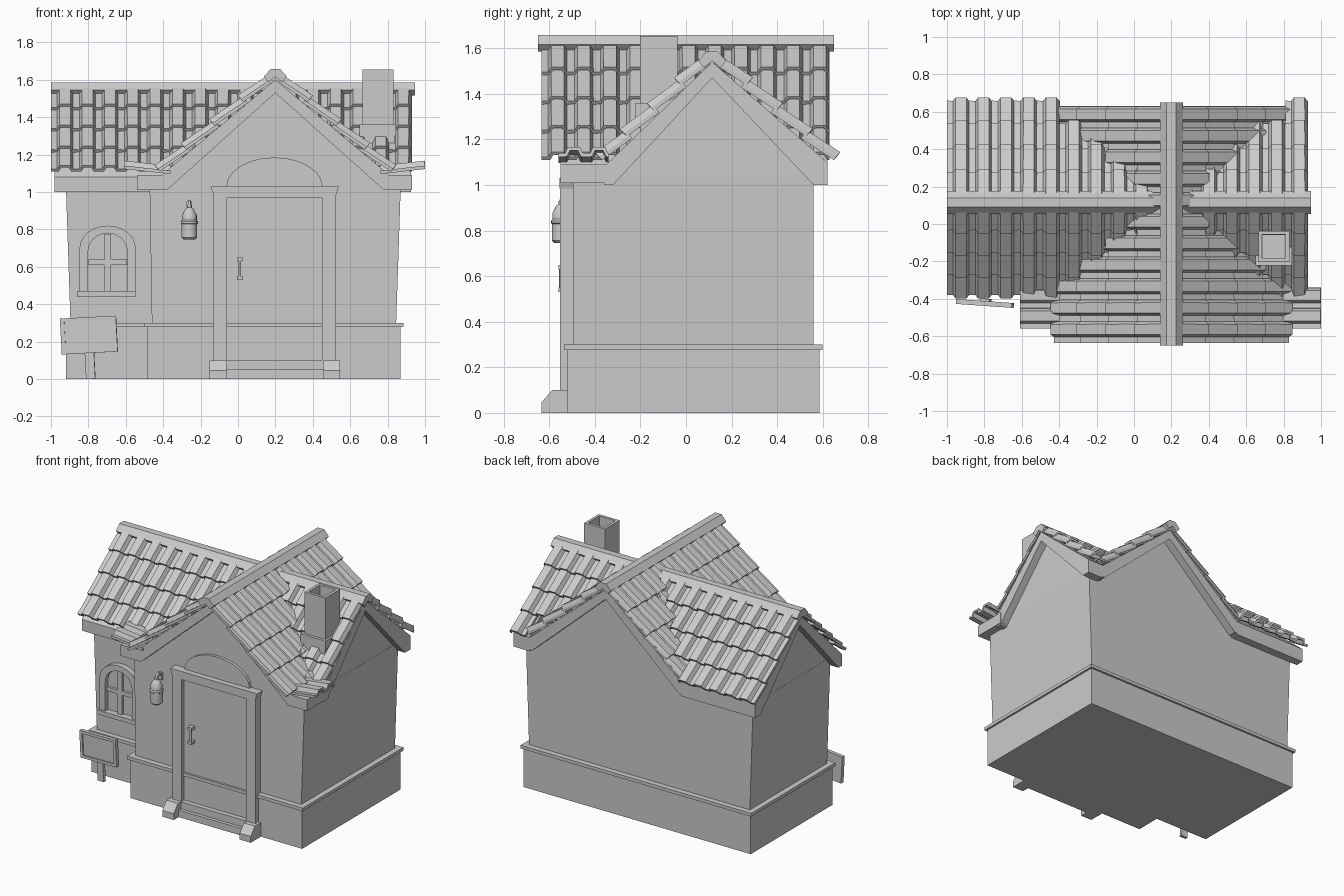
import bpy, bmesh, math
from mathutils import Vector

cube = bpy.data.objects.get("Cube")
if cube:
    bpy.data.objects.remove(cube, do_unlink=True)


def finish(name, bm, normals=True):
    if normals:
        bmesh.ops.recalc_face_normals(bm, faces=bm.faces[:])
    mesh = bpy.data.meshes.new(name)
    bm.to_mesh(mesh)
    bm.free()
    obj = bpy.data.objects.new(name, mesh)
    bpy.context.collection.objects.link(obj)
    return obj


def place(axis, a, u, v):
    """Point at distance a along an axis, with u, v in the other two axes."""
    return {"x": (a, u, v), "y": (u, a, v), "z": (u, v, a)}[axis]


def prism(name, pts, axis, a, b):
    """Extrude an outline along an axis from a to b."""
    bm = bmesh.new()
    ends = [[bm.verts.new(place(axis, d, u, v)) for u, v in pts] for d in (a, b)]
    bm.faces.new(ends[0])
    bm.faces.new(ends[1][::-1])
    n = len(pts)
    for i in range(n):
        j = (i + 1) % n
        bm.faces.new((ends[0][i], ends[0][j], ends[1][j], ends[1][i]))
    return finish(name, bm)


def boxes(name, spans):
    """One object made of boxes given as x0, x1, y0, y1, z0, z1."""
    bm = bmesh.new()
    for x0, x1, y0, y1, z0, z1 in spans:
        new = bmesh.ops.create_cube(bm, size=1)["verts"]
        bmesh.ops.scale(bm, vec=(x1 - x0, y1 - y0, z1 - z0), verts=new)
        bmesh.ops.translate(bm, vec=((x0 + x1) / 2, (y0 + y1) / 2, (z0 + z1) / 2), verts=new)
    return finish(name, bm)


def tiles(name, axis, start, end, cols, top, eave, rows=4, gap=None):
    """Overlapping rows of ribbed tiles; gap leaves a hole in the lowest row."""
    top, eave = Vector(top), Vector(eave)
    down = eave - top
    up = Vector((-down.y, down.x)).normalized()
    if up.y < 0:
        up = -up
    rib = [(0, 0), (0.3, 0), (0.42, 1), (0.82, 1), (0.94, 0), (1, 0)]
    pitch = (end - start) / cols
    bm = bmesh.new()
    for r in range(rows):
        for c in range(cols):
            x = start + c * pitch
            if gap and r == rows - 1 and gap[0] < x + pitch / 2 < gap[1]:
                continue
            prev = None
            for f, h in rib:
                pair = []
                for t, lift in ((r / rows, 0), ((r + 1.08) / rows if r < rows - 1 else 1, 0.022)):
                    p = top + down * t + up * (lift + h * 0.028)
                    pair.append(bm.verts.new(place(axis, x + f * pitch, p.x, p.y)))
                if prev:
                    bm.faces.new((prev[0], pair[0], pair[1], prev[1]))
                prev = pair
    bmesh.ops.remove_doubles(bm, verts=bm.verts[:], dist=0.0005)
    obj = finish(name, bm)
    solid = obj.modifiers.new("thickness", "SOLIDIFY")
    solid.thickness = 0.018
    solid.offset = 0
    return obj


def footprint(d):
    """L-shaped plan of the house, grown by d."""
    l, r, f, b = -0.895 - d, 0.845 + d, -0.495 - d, 0.56 + d
    return [(l, -0.31 - d), (-0.46 - d, -0.31 - d), (-0.46 - d, f), (r, f), (r, b), (l, b)]


def arch(cx, half, z0, spring, rise, n=12):
    pts = [(cx - half, z0)]
    for i in range(n + 1):
        a = math.pi * (1 - i / n)
        pts.append((cx + half * math.cos(a), spring + rise * math.sin(a)))
    return pts + [(cx + half, z0)]


def lathe(name, profile, loc, steps=16):
    bm = bmesh.new()
    vs = [bm.verts.new((r, 0, z)) for r, z in profile]
    es = [bm.edges.new(p) for p in zip(vs, vs[1:])]
    bmesh.ops.spin(bm, geom=vs + es, cent=(0, 0, 0), axis=(0, 0, 1),
                   angle=math.tau, steps=steps, use_duplicate=False)
    bmesh.ops.remove_doubles(bm, verts=bm.verts[:], dist=0.0005)
    obj = finish(name, bm)
    obj.location = loc
    bpy.ops.object.select_all(action="DESELECT")
    obj.select_set(True)
    bpy.context.view_layer.objects.active = obj
    bpy.ops.object.shade_smooth_by_angle(angle=math.radians(40))
    return obj


def rod(name, pts, radius):
    curve = bpy.data.curves.new(name, "CURVE")
    curve.dimensions = "3D"
    curve.bevel_depth = radius
    curve.bevel_resolution = 2
    curve.use_fill_caps = True
    line = curve.splines.new("POLY")
    line.points.add(len(pts) - 1)
    for p, co in zip(line.points, pts):
        p.co = (*co, 1)
    obj = bpy.data.objects.new(name, curve)
    bpy.context.collection.objects.link(obj)


# Plinth, walls leaning slightly outward, and gables
prism("plinth", footprint(0.025), "z", 0, 0.28)
prism("plinth_cap", footprint(0.04), "z", 0.277, 0.3)
walls = prism("walls", footprint(0), "z", 0.28, 1.06)
for v in walls.data.vertices:
    if v.co.z > 1:
        v.co.x = -0.025 + (v.co.x + 0.025) * 1.03
prism("cross_gable", [(-0.42, 1.03), (0.2, 1.56), (0.82, 1.03)], "y", -0.495, 0.56)
prism("main_gable", [(-0.31, 1.03), (0.115, 1.51), (0.56, 1.03)], "x", -0.92, 0.87)

# Fascia boards under the roof edges
chevron_top = [(-0.41, 1.09), (0.2, 1.6), (0.81, 1.09)]
chevron_low = [(0.78, 1.01), (0.2, 1.53), (-0.38, 1.01)]
prism("front_fascia", [(-0.54, 1.09)] + chevron_top + [(0.93, 1.09), (0.93, 1.01)]
      + chevron_low + [(-0.54, 1.01)], "y", -0.55, -0.31)
prism("back_fascia", chevron_top + [(0.81, 1.01)] + chevron_low + [(-0.41, 1.01)],
      "y", 0.3, 0.62)
side = [(-0.36, 1.08), (0.115, 1.54), (0.62, 1.1), (0.62, 1.0), (0.56, 1.0),
        (0.115, 1.47), (-0.32, 1.0), (-0.36, 1.0)]
prism("right_fascia", side, "x", -0.98, -0.4)
prism("left_fascia", side, "x", 0.8, 0.925)

# Tiled slopes
tiles("main_roof_front", "x", -1, 0.93, 16, (0.115, 1.55), (-0.36, 1.1))
tiles("main_roof_back", "x", -1, 0.93, 16, (0.115, 1.55), (0.64, 1.1), gap=(-0.37, 0.77))
tiles("cross_roof_right", "y", -0.635, 0.63, 11, (0.2, 1.61), (-0.41, 1.1))
tiles("cross_roof_left", "y", -0.635, 0.63, 11, (0.2, 1.61), (0.81, 1.1))
tiles("eave_tiles_right", "y", -0.56, -0.34, 2, (-0.36, 1.105), (-0.61, 1.11), rows=1)
tiles("eave_tiles_left", "y", -0.56, -0.34, 2, (0.76, 1.105), (1.0, 1.11), rows=1)


# Ridge caps
def ridge(name, axis, mid, z, a, b):
    pts = [(-0.062, -0.045), (-0.025, -0.004), (0.025, -0.004),
           (0.062, -0.045), (0.035, -0.075), (0, -0.045), (-0.035, -0.075)]
    prism(name, [(mid + u, z + v) for u, v in pts], axis, a, b)


ridge("main_ridge", "x", 0.115, 1.59, -1, 0.945)
ridge("cross_ridge", "y", 0.2, 1.662, -0.65, 0.65)

# Chimney with a hollow top
bm = bmesh.new()
bmesh.ops.create_cube(bm, size=1)
bmesh.ops.scale(bm, vec=(0.165, 0.165, 0.5), verts=bm.verts[:])
bmesh.ops.translate(bm, vec=(0.748, -0.12, 1.405), verts=bm.verts[:])
lid = max(bm.faces, key=lambda f: f.calc_center_median().z)
bmesh.ops.inset_region(bm, faces=[lid], thickness=0.028)
bmesh.ops.inset_region(bm, faces=[lid], thickness=0.001, depth=-0.12)
finish("chimney", bm, normals=False)
boxes("chimney_collar", [(0.65, 0.846, -0.222, -0.02, 1.3, 1.36)])
prism("chimney_flashing", [(-0.222, 1.3), (-0.222, 1.24), (-0.02, 1.4), (-0.02, 1.3)],
      "x", 0.655, 0.84)

# Door, frame, arch and step
boxes("door", [(-0.06, 0.45, -0.52, -0.48, 0.1, 0.98)])
boxes("door_frame", [(-0.13, -0.06, -0.552, -0.48, 0, 0.99),
                     (0.45, 0.525, -0.552, -0.48, 0, 0.99),
                     (-0.06, 0.45, -0.552, -0.48, 0.97, 0.99)])
prism("door_lintel", [(-0.13, 0.985), (0.525, 0.985), (0.54, 1.03), (-0.148, 1.03)],
      "y", -0.556, -0.48)
prism("door_arch", arch(0.195, 0.257, 1.02, 1.03, 0.155), "y", -0.515, -0.48)
boxes("door_step", [(-0.07, 0.46, -0.58, -0.48, 0, 0.05),
                    (-0.07, 0.46, -0.555, -0.48, 0.05, 0.1)])
foot = [(-0.48, 0), (-0.635, 0), (-0.635, 0.045), (-0.588, 0.1), (-0.48, 0.1)]
prism("right_frame_foot", foot, "x", -0.152, -0.062)
prism("left_frame_foot", foot, "x", 0.458, 0.545)
rod("door_handle", [(0.01, -0.55, 0.53), (0.01, -0.55, 0.65)], 0.007)
boxes("handle_mounts", [(-0.006, 0.026, -0.56, -0.51, z, z + 0.02) for z in (0.53, 0.63)])

# Arched window
outer = arch(-0.697, 0.15, 0.46, 0.7, 0.12)
inner = arch(-0.697, 0.105, 0.46, 0.68, 0.1)
prism("window_frame", outer + inner[::-1], "y", -0.35, -0.3)
prism("window_pane", inner, "y", -0.318, -0.3)
boxes("window_bars", [(-0.714, -0.68, -0.336, -0.31, 0.46, 0.775),
                      (-0.8, -0.594, -0.336, -0.31, 0.61, 0.638)])
boxes("window_sill", [(-0.86, -0.548, -0.365, -0.3, 0.44, 0.47)])

# Wall lantern
lathe("lantern", [(0, 0), (0.03, 0), (0.042, 0.012), (0.042, 0.085), (0.046, 0.088),
                  (0.046, 0.098), (0.04, 0.105), (0.04, 0.13), (0.022, 0.165),
                  (0.012, 0.172), (0.012, 0.185), (0, 0.185)], (-0.26, -0.547, 0.745))
rod("lantern_arm", [(-0.26, -0.547, 0.92), (-0.26, -0.547, 0.945),
                    (-0.26, -0.525, 0.95), (-0.26, -0.49, 0.925)], 0.008)
boxes("lantern_mount", [(-0.275, -0.245, -0.51, -0.48, 0.9, 0.95)])

# Leaning sign board on a post
w, h = 0.15, 0.096
sign = boxes("sign_board", [(-w, w, -0.006, 0.012, -h, h),
                            (-w, w, -0.014, 0.012, h - 0.02, h),
                            (-w, w, -0.014, 0.012, -h, 0.02 - h),
                            (-w, 0.022 - w, -0.014, 0.012, -h, h),
                            (w - 0.022, w, -0.014, 0.012, -h, h)])
sign.location = (-0.797, -0.424, 0.235)
sign.rotation_euler = (0, math.radians(-3), math.radians(-4))
post = boxes("sign_post", [(-0.025, 0.025, -0.01, 0.012, 0, 0.2)])
post.location = (-0.787, -0.412, 0.001)
post.rotation_euler = (0, math.radians(-3), math.radians(-4))
